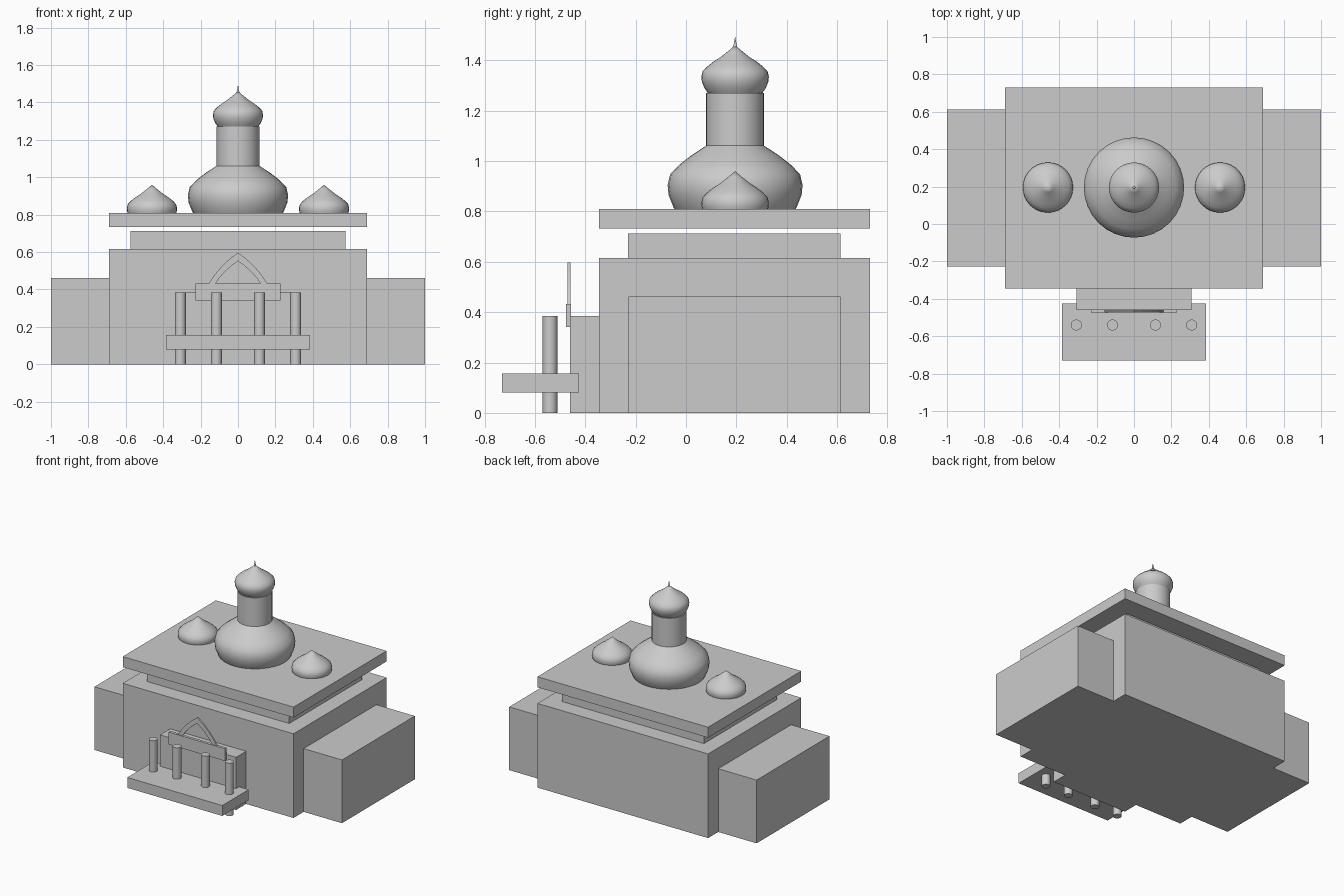
import bpy, math

if "Cube" in bpy.data.objects:
    bpy.data.objects.remove(bpy.data.objects["Cube"])

stone = bpy.data.materials.new("plain grey stone")
stone.diffuse_color = (0.6, 0.6, 0.6, 1)
stone.use_nodes = True
stone.node_tree.nodes["Principled BSDF"].inputs["Base Color"].default_value = stone.diffuse_color

DOME_Y = 0.195


def mesh_object(name, verts, faces, smooth=False):
    mesh = bpy.data.meshes.new(name)
    mesh.from_pydata(verts, [], faces)
    mesh.materials.append(stone)
    obj = bpy.data.objects.new(name, mesh)
    bpy.context.collection.objects.link(obj)
    if smooth:
        bpy.ops.object.select_all(action='DESELECT')
        obj.select_set(True)
        bpy.context.view_layer.objects.active = obj
        bpy.ops.object.shade_smooth_by_angle(angle=math.radians(35))
    return obj


def box(name, x, y, z):
    verts = [(a, b, c) for a in x for b in y for c in z]
    faces = [(0, 1, 3, 2), (4, 6, 7, 5), (0, 4, 5, 1),
             (2, 3, 7, 6), (0, 2, 6, 4), (1, 5, 7, 3)]
    return mesh_object(name, verts, faces)


def lathe(name, profile, x, y, z, scale=1, n=32):
    """Revolve (radius, height) points, closing both ends."""
    verts, faces, rings = [], [], []
    for r, h in profile:
        count = n if r > 0 else 1
        rings.append(range(len(verts), len(verts) + count))
        for i in range(count):
            a = 2 * math.pi * i / n
            verts.append((x + scale * r * math.cos(a),
                          y + scale * r * math.sin(a), z + scale * h))
    for low, high in zip(rings, rings[1:]):
        for i in range(n):
            j = (i + 1) % n
            if len(high) == 1:
                faces.append((low[i], low[j], high[0]))
            else:
                faces.append((low[i], low[j], high[j], high[i]))
    faces.append(tuple(reversed(rings[0])))
    if len(rings[-1]) > 1:
        faces.append(tuple(rings[-1]))
    return mesh_object(name, verts, faces, smooth=True)


# Building masses
box("main_hall", (-0.69, 0.69), (-0.345, 0.73), (0, 0.615))
box("side_wings", (-1, 1), (-0.228, 0.613), (0, 0.462))
box("upper_tier", (-0.575, 0.575), (-0.23, 0.613), (0.615, 0.713))
box("roof_slab", (-0.69, 0.69), (-0.345, 0.73), (0.733, 0.81))

# Entrance
box("entrance_block", (-0.307, 0.307), (-0.461, -0.345), (0, 0.385))
box("porch_slab", (-0.384, 0.384), (-0.73, -0.425), (0.08, 0.156))
box("entrance_panel", (-0.228, 0.228), (-0.476, -0.456), (0.342, 0.432))
for i, x in enumerate((-0.308, -0.115, 0.115, 0.308)):
    lathe(f"porch_column_{i + 1}", [(0.029, 0), (0.029, 0.385)], x, -0.54, 0, n=24)

# Pointed arch: an outer and inner outline joined into a thin band
outer = [(0.18, 0.39), (0.158, 0.43), (0.128, 0.475), (0.09, 0.52), (0.045, 0.563), (0, 0.597)]
inner = [(0.145, 0.39), (0.122, 0.43), (0.097, 0.465), (0.067, 0.498), (0.033, 0.528), (0, 0.552)]


def full(half):
    return half + [(-x, z) for x, z in reversed(half[:-1])]


verts = []
for o, i in zip(full(outer), full(inner)):
    verts += [(o[0], -0.470, o[1]), (i[0], -0.470, i[1]),
              (i[0], -0.459, i[1]), (o[0], -0.459, o[1])]
faces = [(0, 1, 2, 3)]
last = len(verts) - 4
for s in range(0, last, 4):
    for k in range(4):
        m = (k + 1) % 4
        faces.append((s + k, s + 4 + k, s + 4 + m, s + m))
faces.append((last + 3, last + 2, last + 1, last))
mesh_object("pointed_arch", verts, faces)

# Onion domes share one profile
onion = [(0.108, 0), (0.122, 0.02), (0.132, 0.045), (0.134, 0.065), (0.129, 0.086),
         (0.112, 0.104), (0.088, 0.123), (0.0575, 0.143), (0.027, 0.167), (0, 0.19)]
for side, x in (("left", -0.46), ("right", 0.46)):
    lathe(f"{side}_dome", onion, x, DOME_Y, 0.77)
lathe("main_dome", onion, 0, DOME_Y, 0.775, scale=2)
lathe("tower_drum", [(0.115, 1.055), (0.115, 1.27)], 0, DOME_Y, 0)
lathe("tower_dome", onion, 0, DOME_Y, 1.27)
lathe("spire", [(0.009, 1.445), (0, 1.495)], 0, DOME_Y, 0, n=12)
